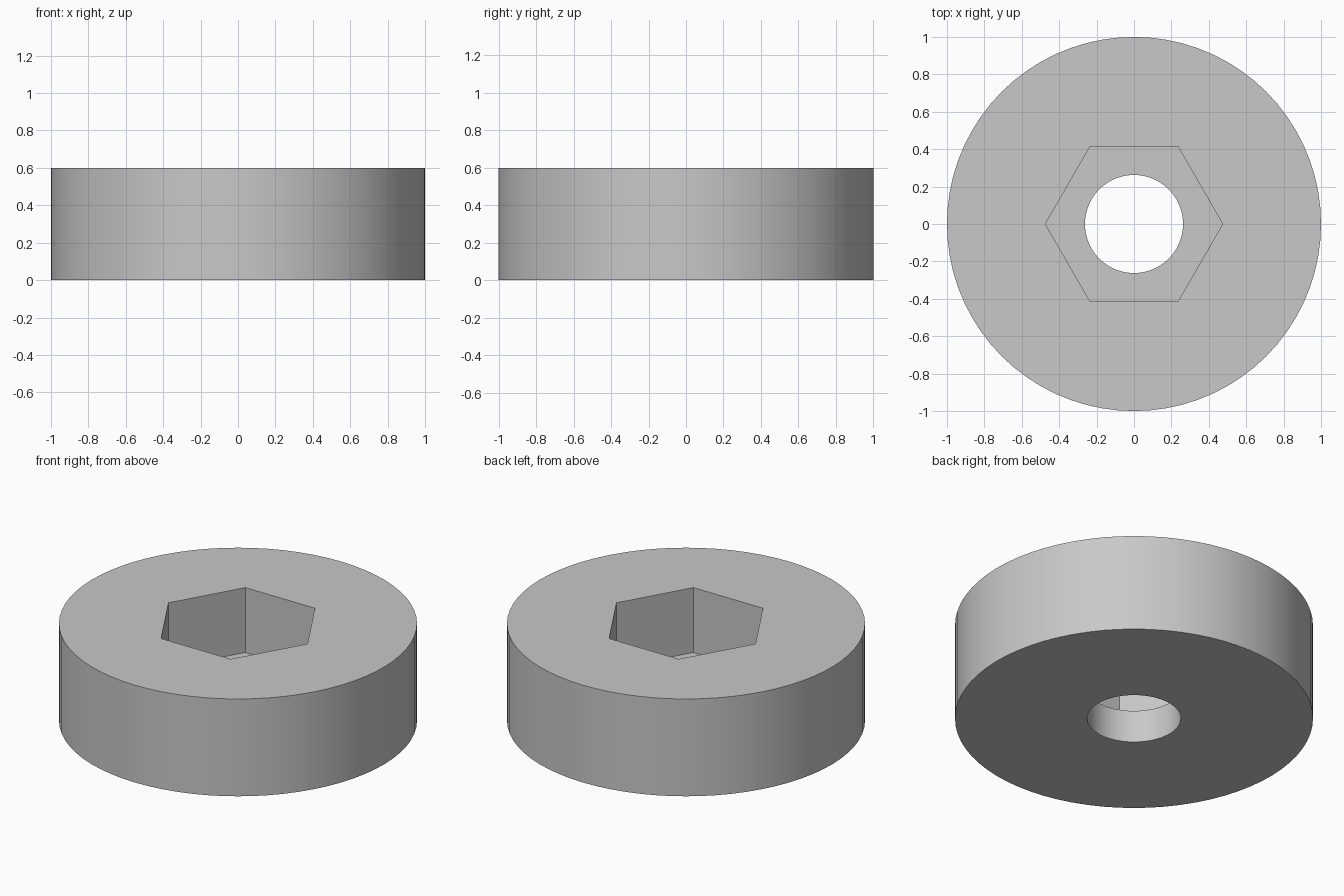
import bpy
import bmesh
from math import cos, sin, pi

cube = bpy.data.objects.get("Cube")
if cube:
    bpy.data.objects.remove(cube, do_unlink=True)

SEGMENTS = 72  # divisible by six so the hexagon corners land on vertices
HEIGHT, FLOOR = 0.6, 0.2
OUTER, HOLE, HEX = 1.0, 0.262, 0.474

# Plain grey material
grey = bpy.data.materials.new("light_grey")
grey.use_nodes = True
colour = (0.58, 0.58, 0.58, 1)
grey.diffuse_color = colour
grey.node_tree.nodes["Principled BSDF"].inputs["Base Color"].default_value = colour


def circle(radius):
    return lambda a: radius


def hexagon(radius):
    return lambda a: radius * cos(pi / 6) / cos(a % (pi / 3) - pi / 6)


def add_ring(bm, shape, z):
    ring = []
    for i in range(SEGMENTS):
        a = 2 * pi * i / SEGMENTS
        # tiny shift keeps the modulo stable at the corners
        r = shape(a + 1e-9)
        ring.append(bm.verts.new((r * cos(a), r * sin(a), z)))
    return ring


# Round body with a hexagonal pocket above a through hole
section = [
    (circle(OUTER), 0), (circle(OUTER), HEIGHT),
    (hexagon(HEX), HEIGHT), (hexagon(HEX), FLOOR),
    (circle(HOLE), FLOOR), (circle(HOLE), 0),
]
bm = bmesh.new()
rings = [add_ring(bm, shape, z) for shape, z in section]
for lower, upper in zip(rings, rings[1:] + rings[:1]):
    for i in range(SEGMENTS):
        j = (i + 1) % SEGMENTS
        bm.faces.new((lower[i], lower[j], upper[j], upper[i]))
bmesh.ops.recalc_face_normals(bm, faces=bm.faces)
mesh = bpy.data.meshes.new("round_spacer")
bm.to_mesh(mesh)
bm.free()
mesh.materials.append(grey)

spacer = bpy.data.objects.new("round_spacer", mesh)
bpy.context.collection.objects.link(spacer)

# Smooth the round walls, keep rims and hexagon corners sharp
bpy.ops.object.select_all(action="DESELECT")
spacer.select_set(True)
bpy.context.view_layer.objects.active = spacer
bpy.ops.object.shade_smooth_by_angle(angle=pi / 6)
